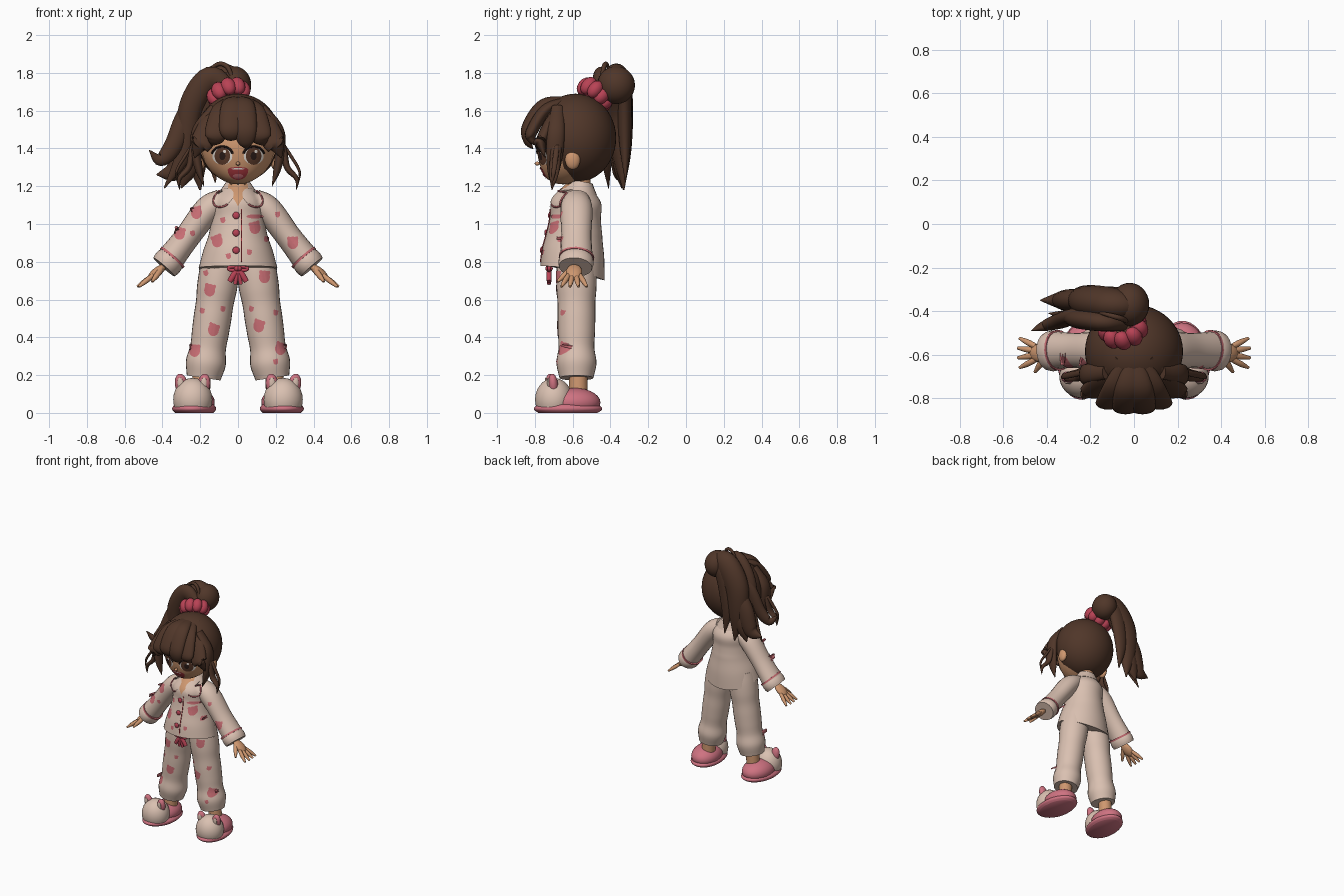
import bpy, bmesh, math, random
from mathutils import Vector, Matrix, Euler
from mathutils.bvhtree import BVHTree

cube = bpy.data.objects.get("Cube")
if cube:
    bpy.data.objects.remove(cube)

random.seed(4)
X, Y, Z = Matrix.Identity(3)
SIDES = (("left", 1), ("right", -1))
DEPTH = -.58
made = []


def material(name, r, g, b):
    m = bpy.data.materials.new(name)
    m.use_nodes = True
    m.diffuse_color = (r, g, b, 1)
    m.node_tree.nodes["Principled BSDF"].inputs["Base Color"].default_value = (r, g, b, 1)
    return m


skin = material("warm skin", .62, .31, .16)
hair = material("brown hair", .08, .037, .022)
cream = material("cream cloth", .7, .53, .44)
print_pink = material("print pink", .6, .16, .18)
slipper_pink = material("slipper pink", .62, .17, .22)
red = material("raspberry", .48, .055, .09)
white = material("eye white", .8, .74, .68)
iris_brown = material("iris brown", .11, .045, .025)
dark = material("lash dark", .025, .012, .01)
mouth_red = material("mouth red", .4, .04, .05)


def finish(name, bm, mat):
    me = bpy.data.meshes.new(name)
    bm.to_mesh(me)
    bm.free()
    me.materials.append(mat)
    ob = bpy.data.objects.new(name, me)
    bpy.context.collection.objects.link(ob)
    made.append(ob)
    return ob


def ball(name, center, radii, mat, rot=(0, 0, 0), seg=28, floor=.02):
    bm = bmesh.new()
    mx = Matrix.LocRotScale(Vector(center), Euler(rot), Vector(radii))
    bmesh.ops.create_uvsphere(bm, u_segments=seg, v_segments=seg // 2, radius=1, matrix=mx)
    for v in bm.verts:
        v.co.z = max(v.co.z, floor)
    return finish(name, bm, mat)


def spline(vals, u):
    """Smooth value at u in 0..1 through evenly spaced numbers or vectors."""
    p = [vals[0] * 2 - vals[1], *vals, vals[-1] * 2 - vals[-2]]
    i = min(int(u * (len(vals) - 1)), len(vals) - 2)
    t = u * (len(vals) - 1) - i
    a, b, c, d = p[i:i + 4]
    return (b * 2 + (c - a) * t + (a * 2 - b * 5 + c * 4 - d) * t ** 2 + (b * 3 - a - c * 3 + d) * t ** 3) * .5


def tube(name, pts, radii, mat, ref=X, flat=1, n=20):
    """Tube along pts; radii run along ref, and flat scales the other way."""
    pts = [Vector(p) for p in pts]
    steps = 5 * max(len(pts), len(radii))
    path = [spline(pts, k / steps) for k in range(steps + 1)]
    bm, rings = bmesh.new(), []
    for k, c in enumerate(path):
        t = (path[min(k + 1, steps)] - path[max(k - 1, 0)]).normalized()
        a = (ref - t * ref.dot(t)).normalized()
        b = t.cross(a) * flat
        r = max(spline(radii, k / steps), .002)
        rings.append([bm.verts.new(c + (a * u + b * v) * r) for u, v in oval(1, 1, n)])
    for r, s in zip(rings, rings[1:]):
        for k in range(n):
            bm.faces.new((r[k - 1], r[k], s[k], s[k - 1]))
    bm.faces.new(rings[0])
    bm.faces.new(rings[-1])
    bmesh.ops.recalc_face_normals(bm, faces=bm.faces)
    return finish(name, bm, mat)


def lock(name, width, y, y_end, xz, flat=1.4):
    """Tapered strand of hair, drawn by its front outline."""
    last = len(xz) - 1
    pts = [(x, y + (y_end - y) * k / last, z) for k, (x, z) in enumerate(xz)]
    return tube(name, pts, [width * f for f in (.7, 1, 1, .7, .05)], hair, Y, flat)


def tree(*obs):
    verts, faces = [], []
    for o in obs:
        base = len(verts)
        verts += [v.co.copy() for v in o.data.vertices]
        faces += [[base + i for i in f.vertices] for f in o.data.polygons]
    return BVHTree.FromPolygons(verts, faces)


def on_front(bvh, x, z, lift):
    hit = bvh.ray_cast(Vector((x, -3, z)), Y)[0] or bvh.find_nearest(Vector((x, -.7, z)))[0]
    return Vector((x, hit.y - lift, z))


def decal(name, bvh, cx, cz, outline, mat, lift=.004, rings=4):
    """Thin plate that follows the front of a surface."""
    bm, prev = bmesh.new(), None
    mid = bm.verts.new(on_front(bvh, cx, cz, lift))
    for r in range(1, rings + 1):
        cur = [bm.verts.new(on_front(bvh, cx + u * r / rings, cz + v * r / rings, lift)) for u, v in outline]
        for k in range(len(cur)):
            bm.faces.new((prev[k - 1], cur[k - 1], cur[k], prev[k]) if prev else (mid, cur[k - 1], cur[k]))
        prev = cur
    bm.normal_update()
    if sum(f.normal.y for f in bm.faces) > 0:
        bmesh.ops.reverse_faces(bm, faces=bm.faces)
    return finish(name, bm, mat)


def line(name, bvh, cx, cz, pts, r, mat, lift=.002):
    return tube(name, [on_front(bvh, cx + u, cz + v, lift) for u, v in pts], [r, r], mat, Y, 1, 8)


def oval(rx, rz, n=24):
    return [(rx * math.cos(math.tau * k / n), rz * math.sin(math.tau * k / n)) for k in range(n)]


# Head, tapering forward to the chin
head = ball("head", (0, -.6, 1.41), (.195, .19, .2), skin, seg=48)
for v in head.data.vertices:
    t = max(0, (1.38 - v.co.z) / .17)
    v.co.y -= .05 * t * t
    v.co.x *= 1 - .1 * t * t
face = tree(head)
ball("nose", (0, -.787, 1.32), (.012, .014, .01), skin)
tube("neck", [(0, -.55, 1.1), (0, -.56, 1.3)], [.053, .05], skin)

# Painted face
eye_layers = (("white", .053, .046, white), ("iris", .041, .047, iris_brown), ("pupil", .016, .022, dark))
for side, s in SIDES:
    ex, ez = s * .083, 1.36
    ball(side + "_ear", (s * .195, -.6, 1.34), (.025, .04, .052), skin)
    for k, (part, rx, rz, mat) in enumerate(eye_layers):
        decal(f"{side}_eye_{part}", face, ex, ez, oval(rx, rz), mat, .002 * (k + 1))
    decal(side + "_eye_glint", face, ex + .012, ez + .024, oval(.008, .009), white, .008)
    line(side + "_lashes", face, ex, ez, oval(.056, .05)[1:12], .006, dark)
    line(side + "_eyebrow", face, ex, ez + .085, oval(.045, .016)[2:11], .006, hair)
grin = [(x, z * (.25 if z > 0 else 1)) for x, z in oval(.055, .055)]
decal("mouth", face, 0, 1.288, grin, mouth_red)
decal("tongue", face, 0, 1.253, oval(.028, .013), print_pink, .007)
decal("teeth", face, 0, 1.292, oval(.034, .004), white, .007)

# Hair cap with the face sector opened
cap = ball("hair_cap", (0, -.585, 1.455), (.225, .215, .235), hair, seg=48)
bm = bmesh.new()
bm.from_mesh(cap.data)
middles = [(f, f.calc_center_median()) for f in bm.faces]
opening = [f for f, c in middles if c.z < 1.53 and abs(math.atan2(c.x, -c.y - .585)) < 1.25]
bmesh.ops.delete(bm, geom=opening, context="FACES")
bm.to_mesh(cap.data)
bm.free()

# Fringe locks fanned from the parting, longer toward the cheeks
for k in range(6):
    x = (k - 2.5) * .078
    tip = 1.45 - 2.6 * x * x - .05 * (k == 3)
    bulge = .24 * math.sqrt(1 - (x / .27) ** 2)
    sag = 2.2 * x * x
    pts = [(x * across, -.6 - bulge * out, z) for across, out, z in (
        (.3, .1, 1.66), (.65, .65, 1.635 - sag), (.97, 1, 1.52 - sag), (1.05, 1, (tip + 1.48) / 2), (1.18, .88, tip))]
    tube(f"fringe_lock_{k + 1}", pts, [.03, .062, .062, .045, .003], hair, X, .5)

# Locks framing the cheeks
for side, s in SIDES:
    for part, width, xz in (
            ("cheek", .045, [(.13, 1.62), (.215, 1.5), (.222, 1.38), (.205, 1.28), (.18, 1.2)]),
            ("outer", .028, [(.2, 1.5), (.24, 1.4), (.26, 1.3), (.31, 1.24), (.31, 1.18)]),
            ("curl", .014, [(.23, 1.44), (.28, 1.36), (.325, 1.28), (.32, 1.21)])):
        lock(f"{side}_{part}_lock", width, -.68, -.71, [(s * x, z) for x, z in xz], .6)

# High ponytail, swept to the right
ball("ponytail_crown", (-.02, -.37, 1.735), (.09, .1, .1), hair)
lock("ponytail_main", .075, -.38, -.33, [(0, 1.74), (-.1, 1.75), (-.2, 1.6), (-.22, 1.38), (-.2, 1.18)], 1.3)
lock("ponytail_front", .045, -.46, -.41, [(-.05, 1.72), (-.15, 1.77), (-.25, 1.62), (-.29, 1.37), (-.39, 1.19)])
lock("ponytail_flick", .035, -.4, -.49, [(-.2, 1.7), (-.28, 1.57), (-.34, 1.42), (-.41, 1.34), (-.47, 1.39)])
lock("ponytail_outer", .05, -.35, -.35, [(-.18, 1.62), (-.27, 1.45), (-.33, 1.29), (-.43, 1.26)])
lock("ponytail_inner", .045, -.35, -.34, [(-.21, 1.5), (-.25, 1.34), (-.3, 1.19)])
lock("ponytail_back", .038, -.33, -.32, [(-.02, 1.76), (-.1, 1.68), (-.14, 1.45), (-.12, 1.22)], 1.6)
lock("ponytail_loose", .012, -.45, -.4, [(-.02, 1.75), (-.06, 1.835), (-.12, 1.84), (-.19, 1.76)], 1)

# Puffy scrunchie
lean = Euler((-.65, -.35, 0)).to_matrix()
for k, (u, v) in enumerate(oval(.08, .07, 9)):
    center = Vector((-.05, -.48, 1.685)) + lean @ Vector((u, v, 0))
    ball(f"scrunchie_puff_{k + 1}", center, (.04, .038, .052), red, (-.65, -.35, 0), 16)

# Pajama shirt with a dipped back hem
shirt = tube("shirt", [(0, -.575, 1.21), (0, -.6, .768)], [.06, .135, .14, .155, .185, .208], cream, X, .96, 40)
for v in shirt.data.vertices:
    drop = max(0, .95 - v.co.z)
    v.co.y = -.6 + (v.co.y + .6) * (1 - drop * .8)
    v.co.z -= drop * 1.7 * max(0, v.co.y + .6)
tube("collar_stand", [(0, -.56, 1.17), (0, -.55, 1.225)], [.1, .08, .062], cream, X, .9)

body = [shirt]
for side, s in SIDES:
    # Sleeve with a turned cuff
    arm = [(s * x, DEPTH, z) for x, z in ((.08, 1.13), (.16, 1.075), (.27, .93), (.37, .8))]
    body.append(tube(side + "_sleeve", arm, [.07, .085, .08, .088], cream, Y, .85))
    wrist, out = Vector((s * .35, DEPTH, .82)), Vector((s * .042, -.005, -.048))
    tube(side + "_cuff", [wrist, wrist + out], [.088, .093, .093, .088], cream, Y, .85)
    tube(side + "_cuff_piping", [wrist - out * .15, wrist + out * .05], [.094, .094], print_pink, Y, .85)

    # Trouser leg gathered at the ankle
    body.append(tube(side + "_trouser_leg", [(s * .088, DEPTH, .82), (s * .182, DEPTH, .185)],
                     [.1, .106, .106, .1, .1, .098, .095, .106, .09], cream, X, 1, 28))
    tube(side + "_ankle", [(s * .2, -.57, .06), (s * .19, -.57, .24)], [.05, .048], skin)

    # Hand with spread fingers
    ball(side + "_palm", (s * .43, -.592, .745), (.06, .042, .024), skin, (0, s * .68, 0))
    for k in range(4):
        d = k - 1.5
        ends = [(s * .45, -.592 + d * .02, .728), (s * (.537 - abs(d) * .008), -.592 + d * .045, .668)]
        tube(f"{side}_finger_{k + 1}", ends, [.013, .014, .007], skin, Y, 1, 10)
    tube(side + "_thumb", [(s * .41, -.615, .755), (s * .455, -.68, .695)], [.016, .015, .007], skin, Y, 1, 10)

    # Bunny slipper, toes turned out
    yaw = (0, 0, s * .1)
    foot = Matrix.Translation((s * .232, -.625, 0)) @ Euler(yaw).to_matrix().to_4x4()
    place = lambda *p: foot @ Vector(p)
    ball(side + "_slipper_heel", place(0, .03, .055), (.106, .143, .078), slipper_pink, yaw)
    ball(side + "_slipper_toe", place(0, -.075, .07), (.104, .1, .115), cream, yaw)
    tube(side + "_slipper_sole", [place(0, 0, 0), place(0, 0, .045)], [.1, .114, .114, .1],
         slipper_pink, foot.to_3x3() @ X, 1.57, 32)
    for part, e in SIDES:
        tilt = (.1, e * .15, s * .1)
        ball(f"{side}_bunny_{part}_ear", place(e * .06, -.085, .15), (.034, .026, .058), slipper_pink, tilt)
        ball(f"{side}_bunny_{part}_inner_ear", place(e * .06, -.108, .15), (.017, .008, .038), cream, tilt)

    # Drawstring bow
    knot = Vector((0, -.725, .765))
    ball(f"{side}_bow_knot", knot + X * s * .006, (.016, .02, .018), red, seg=16)
    loop = [knot + Vector((s * (.025 - u), 0, v)) for u, v in oval(.025, .01, 12)]
    tube(side + "_bow_loop", loop + loop[:1], [.01, .01], red, Y, 1, 10)
    tube(side + "_bow_tail", [knot, knot + Vector((s * .045, 0, -.07))], [.01, .014, .012], red, Y, 1.2, 10)
    tube(side + "_bow_string", [knot, knot + Vector((s * .015, 0, -.085))], [.008, .012, .01], red, Y, 1, 10)

# Open neck, rounded collar, placket and pocket
cloth = tree(*body)
vee = [(x * (1 if z > 0 else 1 + z / .085), z) for x, z in oval(.055, .085)]
decal("open_neck", tree(shirt, bpy.data.objects["collar_stand"]), 0, 1.175, vee, skin)
for side, s in SIDES:
    flap = [(s * (x - z * .4), z) for x, z in oval(.05, .05)]
    decal(side + "_lapel", cloth, s * .077, 1.14, flap, cream, .009)
    line(side + "_lapel_piping", cloth, s * .077, 1.14, flap[15:] + flap[:4], .005, print_pink, .007)
line("placket_piping", cloth, .018, .8, [(0, k * .07) for k in range(5)], .003, mouth_red)
decal("pocket_piping", cloth, .09, 1.04, oval(.045, .011), print_pink)
for k in range(3):
    ball(f"button_{k + 1}", on_front(cloth, -.01, 1.045 - k * .092, .003), (.019, .009, .019), red, seg=16)


# Bear-head print scattered over the front
def print_bear(x, z, size):
    turn = random.uniform(-.4, .4)
    bear = []
    for k in range(32):
        a = math.tau * k / 32
        ears = max(0, -math.cos(4 * a)) if a < math.pi else 0
        r = size * (1 + .35 * ears)
        bear.append((r * math.cos(a + turn), r * 1.15 * math.sin(a + turn)))
    decal("print_bear", cloth, x, z, bear, print_pink, .003)


big = [(-.15, .65), (-.13, .44), (-.23, .33), (.11, .46), (.225, .34), (.14, .72),
       (-.11, .91), (.09, .98), (-.22, 1.06), (-.31, .95), (.29, .9)]
small = [(-.08, .55), (-.19, .54), (.07, .55), (.2, .53), (-.17, .74), (.2, .27), (-.08, 1.02),
         (-.05, .83), (.15, .92), (.06, .85), (.21, 1.05), (-.24, .95)]
for spots, size in ((big, .029), (small, .013)):
    for x, z in spots:
        print_bear(x, z, size)

bpy.ops.object.select_all(action="DESELECT")
for ob in made:
    ob.select_set(True)
bpy.context.view_layer.objects.active = made[0]
bpy.ops.object.shade_smooth_by_angle(angle=math.radians(45))
